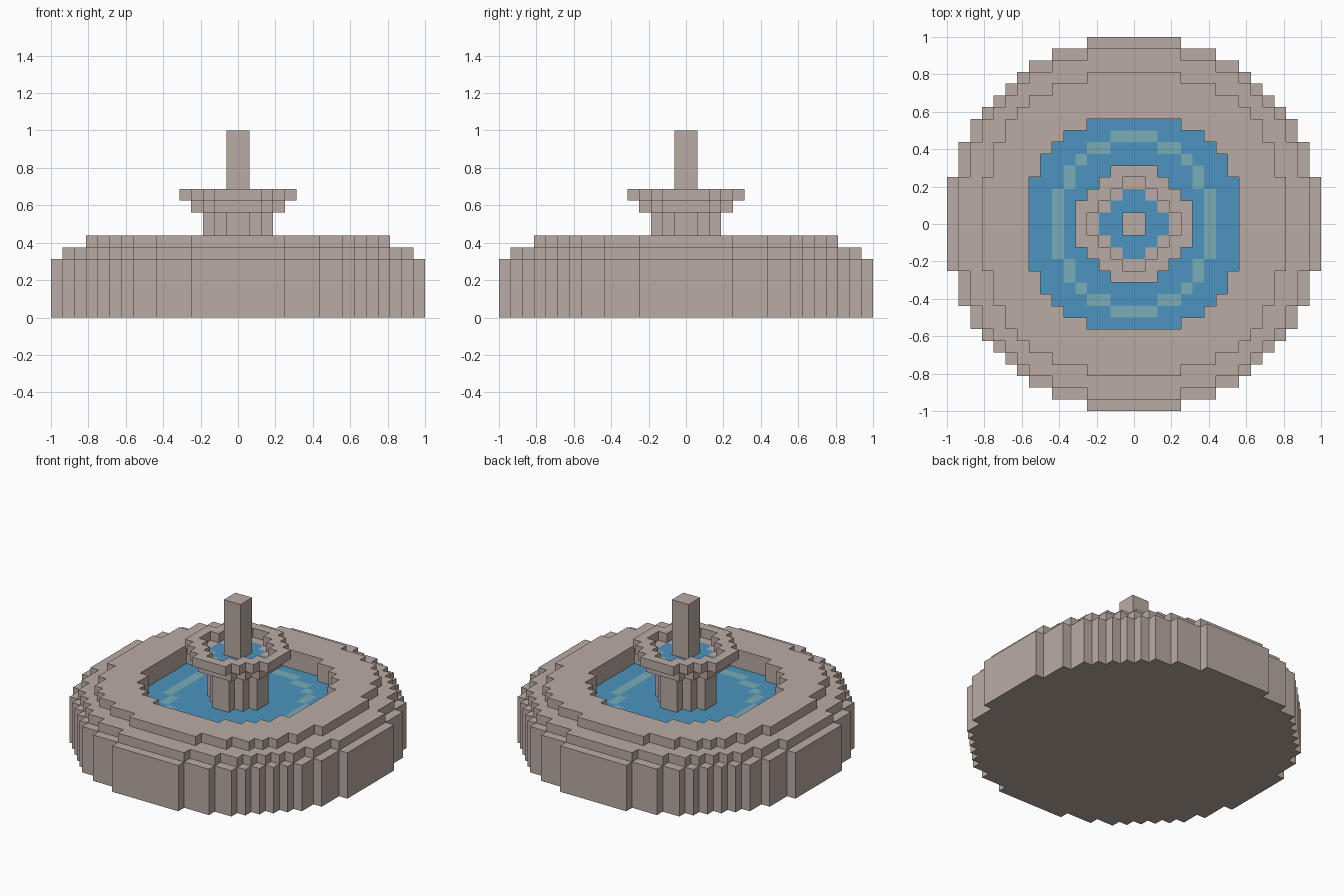
import bpy
import bmesh

if "Cube" in bpy.data.objects:
    bpy.data.objects.remove(bpy.data.objects["Cube"], do_unlink=True)

U = 1 / 16  # edge length of one block


def make_material(name, rgb):
    mat = bpy.data.materials.new(name)
    mat.use_nodes = True
    mat.diffuse_color = (*rgb, 1)
    bsdf = next(n for n in mat.node_tree.nodes if n.type == 'BSDF_PRINCIPLED')
    bsdf.inputs["Base Color"].default_value = (*rgb, 1)
    bsdf.inputs["Roughness"].default_value = 0.8
    return mat


STONE, WATER, RIPPLE = range(3)
MATERIALS = [
    make_material("warm_stone", (0.491, 0.407, 0.371)),
    make_material("blue_water", (0.072, 0.296, 0.527)),
    make_material("pale_ripple", (0.188, 0.423, 0.468)),
]


def fold(i):
    """Index of a cell counted outward from the centre."""
    return i if i >= 0 else -1 - i


def inside(rows, i, j):
    """rows lists the half width of each row, from the centre outward."""
    a, b = fold(i), fold(j)
    return b < len(rows) and a < rows[b]


def inset(rows, times=1):
    """Shrink a stepped outline by whole blocks."""
    for _ in range(times):
        rows = [min(w - 1, n) for w, n in zip(rows, rows[1:])]
    return rows


def build(name, base, height, colour=lambda i, j: STONE):
    """Stepped block solid: height(i, j) is the top level of a column, or None."""
    cells = {}
    for i in range(-16, 16):
        for j in range(-16, 16):
            top = height(i, j)
            if top is not None:
                cells[i, j] = top
    bm = bmesh.new()

    def quad(points, mat):
        face = bm.faces.new([bm.verts.new((x * U, y * U, z * U)) for x, y, z in points])
        face.material_index = mat

    for (i, j), top in cells.items():
        ring = [(i, j), (i + 1, j), (i + 1, j + 1), (i, j + 1)]
        quad([(x, y, top) for x, y in ring], colour(i, j))
        quad([(x, y, base) for x, y in reversed(ring)], STONE)
        # Walls only where the neighbouring column is lower
        for k, (di, dj) in enumerate([(0, -1), (1, 0), (0, 1), (-1, 0)]):
            low = cells.get((i + di, j + dj), base)
            if low < top:
                a, b = ring[k], ring[(k + 1) % 4]
                quad([(*a, low), (*b, low), (*b, top), (*a, top)], STONE)
    bmesh.ops.remove_doubles(bm, verts=bm.verts, dist=U * 0.01)
    # Merge neighbouring wall strips that lie in one plane
    upright = [e for e in bm.edges if len(e.link_faces) == 2
               and abs(e.verts[0].co.z - e.verts[1].co.z) > U * 0.5
               and e.link_faces[0].normal.dot(e.link_faces[1].normal) > 0.99]
    bmesh.ops.dissolve_limit(bm, angle_limit=0.02, verts=[], edges=upright)
    mesh = bpy.data.meshes.new(name)
    bm.to_mesh(mesh)
    bm.free()
    for mat in MATERIALS:
        mesh.materials.append(mat)
    obj = bpy.data.objects.new(name, mesh)
    bpy.context.collection.objects.link(obj)
    return obj


# Stepped round outlines
OUTER = [16, 16, 16, 16, 15, 15, 15, 14, 14, 13, 12, 11, 10, 9, 7, 4]
LEDGE = inset(OUTER)
CREST = inset(OUTER, 3)
POOL = [9, 9, 9, 9, 8, 8, 7, 6, 4]
RIM = [5, 5, 4, 3, 2]
TRAY = inset(RIM)
RIM_HOLE = [4, 3, 2, 1]
COLUMN = [3, 2, 1]
SPOUT = [1]
RIPPLE_CELLS = {(6, 0), (6, 1), (6, 2), (5, 3), (5, 4), (4, 5),
                (3, 6), (2, 6), (1, 7), (0, 7)}


# Basin wall with two ledges and a sunken floor
def basin_height(i, j):
    for rows, level in ((POOL, 4), (CREST, 7), (LEDGE, 6), (OUTER, 5)):
        if inside(rows, i, j):
            return level


build("basin", 0, basin_height)

# Pool water with a pale ripple ring
build("pool_water", 4, lambda i, j: 5 if inside(POOL, i, j) else None,
      lambda i, j: RIPPLE if (fold(i), fold(j)) in RIPPLE_CELLS else WATER)

# Column carrying the upper bowl
build("column", 4, lambda i, j: 9 if inside(COLUMN, i, j) else None)

# Upper bowl: raised rim over a tray holding water
build("bowl_tray", 9, lambda i, j: 10 if inside(TRAY, i, j) else None,
      lambda i, j: WATER if inside(COLUMN, i, j) else STONE)
build("bowl_rim", 10, lambda i, j: 11 if inside(RIM, i, j)
      and not inside(RIM_HOLE, i, j) else None)

# Central spout
build("spout", 10, lambda i, j: 16 if inside(SPOUT, i, j) else None)
